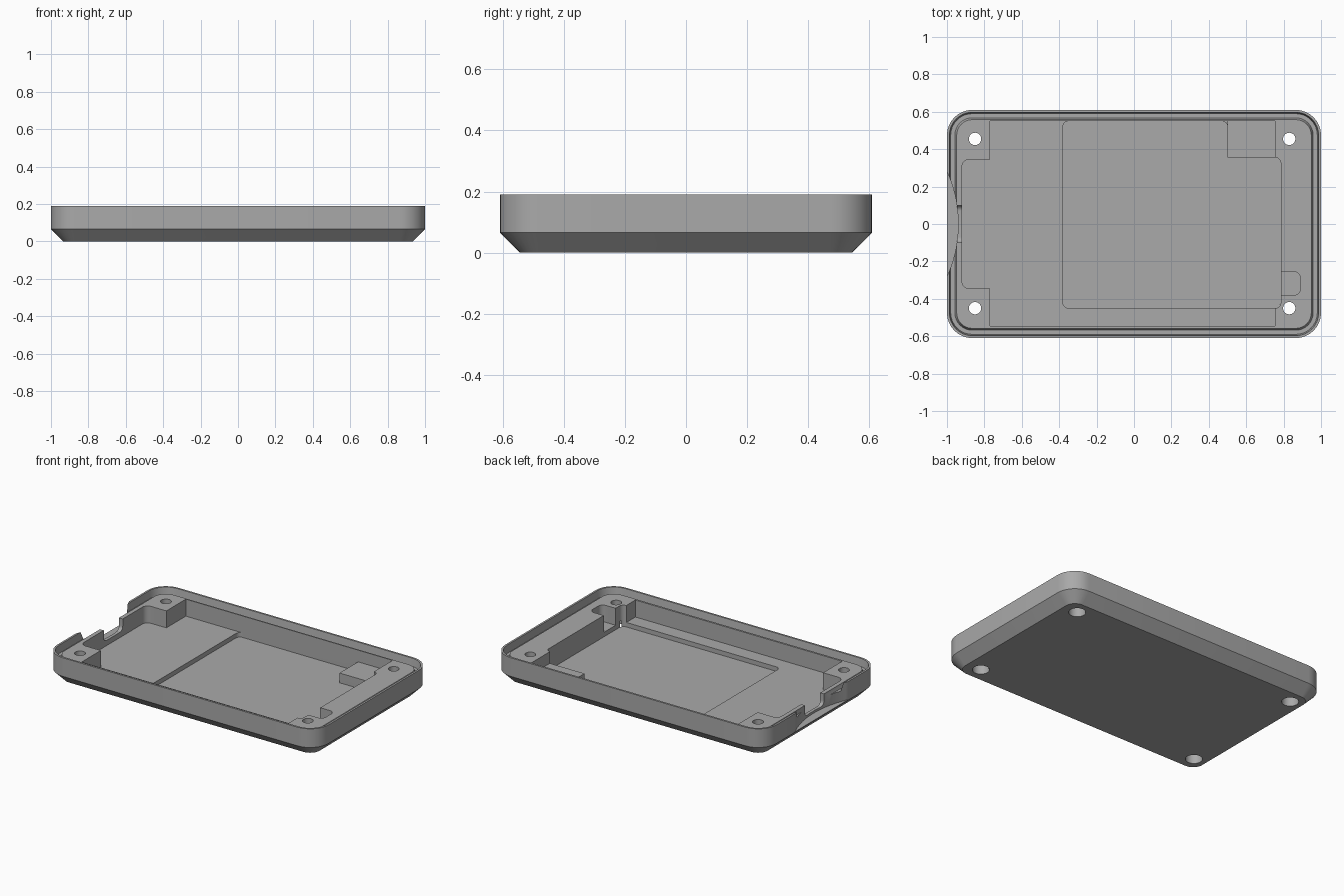
import bpy, bmesh, math
from mathutils import Vector, Matrix

if "Cube" in bpy.data.objects:
    bpy.data.objects.remove(bpy.data.objects["Cube"], do_unlink=True)

grey = bpy.data.materials.new("plain grey")
grey.use_nodes = True
grey.diffuse_color = (0.4, 0.4, 0.4, 1)
grey.node_tree.nodes["Principled BSDF"].inputs["Base Color"].default_value = (0.4, 0.4, 0.4, 1)


def fillet(corners, steps=8):
    """Round each (x, y, radius) corner of an outline."""
    out = []
    for i, (x, y, r) in enumerate(corners):
        p = Vector((x, y))
        if r == 0:
            out.append(p)
            continue
        a = (Vector(corners[i - 1][:2]) - p).normalized()
        b = (Vector(corners[(i + 1) % len(corners)][:2]) - p).normalized()
        centre = p + (a + b) * r
        for k in range(steps + 1):
            t = k / steps * math.pi / 2
            out.append(centre - b * r * math.cos(t) - a * r * math.sin(t))
    return out


def rect(x0, x1, y0, y1, r=0):
    return fillet([(x0, y0, r), (x1, y0, r), (x1, y1, r), (x0, y1, r)])


def loft(name, sections):
    """Join (outline, height) sections into a closed solid."""
    bm = bmesh.new()
    rings = [[bm.verts.new((p.x, p.y, z)) for p in outline] for outline, z in sections]
    n = len(rings[0])
    for lo, hi in zip(rings, rings[1:]):
        for i in range(n):
            j = (i + 1) % n
            bm.faces.new((lo[i], lo[j], hi[j], hi[i]))
    bm.faces.new(rings[0][::-1])
    bm.faces.new(rings[-1])
    bmesh.ops.recalc_face_normals(bm, faces=bm.faces)
    mesh = bpy.data.meshes.new(name)
    bm.to_mesh(mesh)
    bm.free()
    mesh.materials.append(grey)
    ob = bpy.data.objects.new(name, mesh)
    bpy.context.collection.objects.link(ob)
    return ob


def circle(x, y, r, n=32):
    return [Vector((x + r * math.cos(math.tau * i / n), y + r * math.sin(math.tau * i / n)))
            for i in range(n)]


# Tray shell: chamfered base, thin rim, seal groove and inner ledge
def shell_ring(inset, z):
    x, y = 1 - inset, 0.61 - inset
    return rect(-x, x, -y, y, 0.135 - inset), z


tray = loft("case_tray", [shell_ring(*s) for s in (
    (0.066, 0), (0, 0.066), (0, 0.19), (0.013, 0.19), (0.02, 0.14),
    (0.042, 0.14), (0.052, 0.163))])

TOP = 0.3
cutters = []


def cut(name, outline, z0, z1=TOP):
    ob = loft(name, [(outline, z0), (outline, z1)])
    cutters.append(ob)
    return ob


# Board pocket with a raised corner shelf
cut("corner_shelf_cutter", rect(0.45, 0.755, 0.3, 0.55), 0.085)
cut("board_pocket_cutter", fillet([
    (-0.77, -0.545, 0), (0.755, -0.545, 0), (0.755, 0.355, 0),
    (0.5, 0.355, 0), (0.5, 0.55, 0), (-0.77, 0.55, 0)]), 0.05)
cut("end_bay_cutter", fillet([
    (-0.92, -0.345, 0.04), (-0.7, -0.345, 0), (-0.7, 0.345, 0), (-0.92, 0.345, 0.04)]), 0.05)

# Deep pocket and cable slot
cut("deep_pocket_cutter", fillet([
    (-0.38, -0.45, 0.03), (0.785, -0.45, 0.03), (0.785, 0.355, 0.03),
    (0.5, 0.355, 0), (0.5, 0.55, 0.03), (-0.38, 0.55, 0.03)]), 0.02)
cut("cable_slot_cutter", fillet([
    (0.75, -0.38, 0), (0.89, -0.38, 0.035), (0.89, -0.255, 0.035), (0.75, -0.255, 0)]), 0.05)

# Finger scallop and connector notch in the end wall
cut("scallop_cutter", circle(-1.623, 0, 0.683, 128), 0.07)
notch = cut("connector_notch_cutter", rect(-0.1, 0.1, 0.085, TOP, 0.03), -1.05, -0.85)
notch.data.transform(Matrix(((0, 0, 1, 0), (1, 0, 0, 0), (0, 1, 0, 0), (0, 0, 0, 1))))

# Screw holes with counterbores below
for x in (-0.85, 0.83):
    for y in (-0.45, 0.455):
        cut("screw_hole_cutter", circle(x, y, 0.033), -0.1)
        cut("counterbore_cutter", circle(x, y, 0.052), -0.1, 0.06)

# Apply the cuts, then discard the cutters
bpy.context.view_layer.objects.active = tray
for c in cutters:
    c.hide_render = True
    mod = tray.modifiers.new(c.name, "BOOLEAN")
    mod.operation, mod.solver, mod.object = "DIFFERENCE", "EXACT", c
    bpy.ops.object.modifier_apply(modifier=mod.name)
for c in cutters:
    bpy.data.objects.remove(c, do_unlink=True)

bpy.ops.object.select_all(action="DESELECT")
tray.select_set(True)
bpy.ops.object.shade_smooth_by_angle(angle=math.radians(30))
